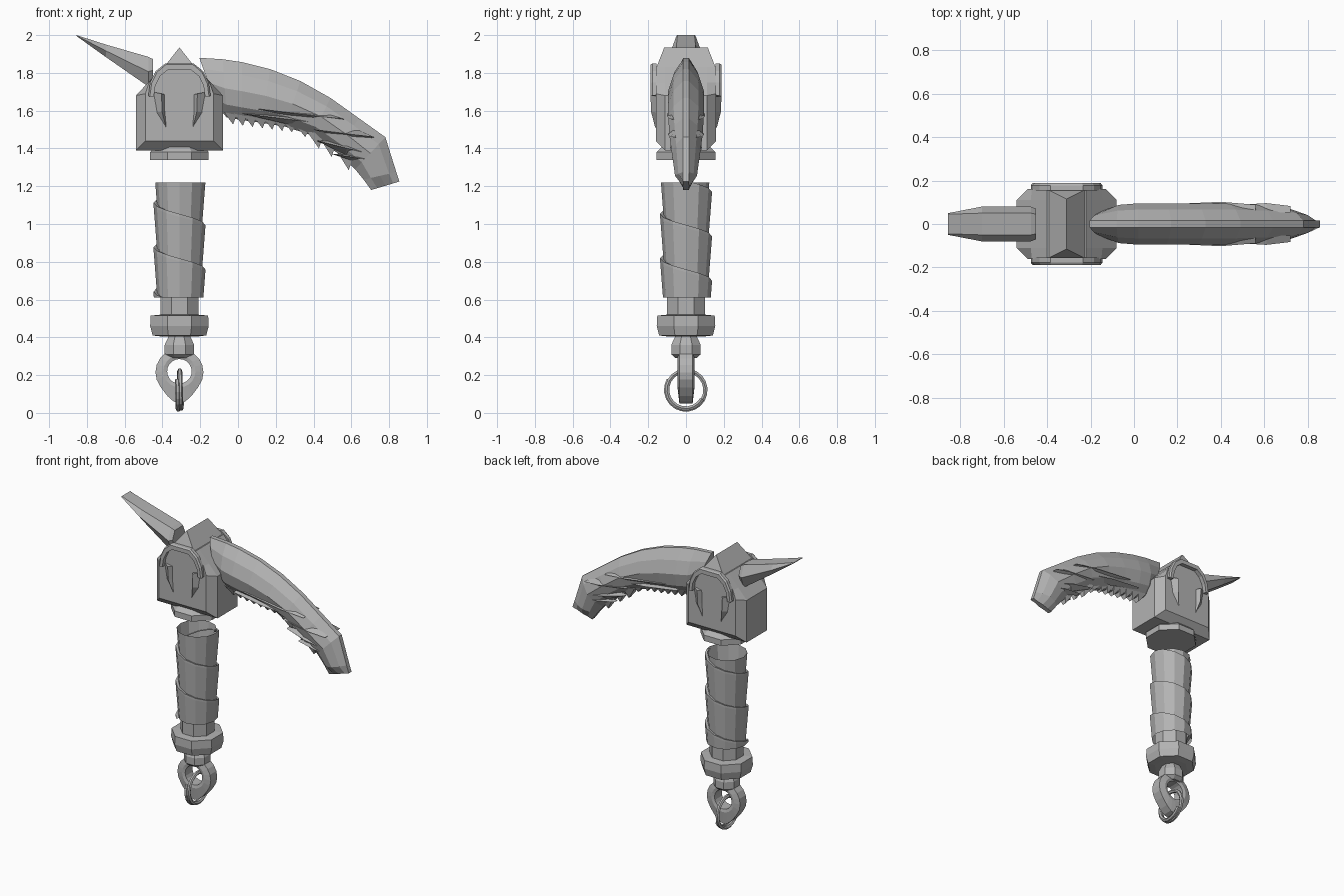
import bpy, bmesh, math
from mathutils import Vector

if "Cube" in bpy.data.objects:
    bpy.data.objects.remove(bpy.data.objects["Cube"])

CX = -0.31  # x of the handle axis
steel = bpy.data.materials.new("grey steel")
steel.diffuse_color = (0.45, 0.45, 0.45, 1)
steel.use_nodes = True
steel.node_tree.nodes["Principled BSDF"].inputs["Base Color"].default_value = steel.diffuse_color


def finish(name, bm):
    bmesh.ops.recalc_face_normals(bm, faces=bm.faces[:])
    me = bpy.data.meshes.new(name)
    bm.to_mesh(me)
    bm.free()
    me.materials.append(steel)
    ob = bpy.data.objects.new(name, me)
    bpy.context.collection.objects.link(ob)
    return ob


def loft(name, rings, closed=False, caps=True):
    """Skin a list of equal-length point loops."""
    bm = bmesh.new()
    vs = [[bm.verts.new(p) for p in r] for r in rings]
    n = len(vs[0])
    for i in range(len(vs) if closed else len(vs) - 1):
        a, b = vs[i], vs[(i + 1) % len(vs)]
        for j in range(n):
            k = (j + 1) % n
            bm.faces.new((a[j], a[k], b[k], b[j]))
    if caps and not closed:
        bm.faces.new(vs[0])
        bm.faces.new(vs[-1])
    bmesh.ops.remove_doubles(bm, verts=bm.verts[:], dist=1e-5)
    return finish(name, bm)


def lathe(name, profile, n=8):
    """Faceted turned part; radius is measured to the flats."""
    k = 1 / math.cos(math.pi / n)
    loft(name, [[(CX + r * k * math.cos((j + .5) * math.tau / n),
                  r * k * math.sin((j + .5) * math.tau / n), z) for j in range(n)]
                for r, z in profile])


# head block: chamfered arch-topped body lofted from front to back
outer = [(-.23, 1.39), (.23, 1.39), (.23, 1.68), (.165, 1.75), (.09, 1.83), (-.09, 1.83), (-.165, 1.75), (-.23, 1.68)]
inner = [(-.18, 1.44), (.18, 1.44), (.18, 1.69), (.16, 1.75), (.09, 1.83), (-.09, 1.83), (-.16, 1.75), (-.18, 1.69)]
loft("head_block", [[(CX + x, y, z) for x, z in prof] for prof, y in
                    ((inner, -.16), (outer, -.11), (outer, .11), (inner, .16))])

# roof ridge on top of the head
loft("head_ridge", [[(CX - .09, s * .16, 1.82), (CX + .09, s * .16, 1.82), (CX, s * .115, 1.935)]
                    for s in (-1, 1)])

# arched trims and fangs on both faces
arch = [(-.165, 1.68), (-.155, 1.75), (-.125, 1.81), (-.075, 1.85), (.075, 1.85), (.125, 1.81), (.155, 1.75), (.165, 1.68)]
for s, side in ((-1, "front"), (1, "back")):
    rings = []
    for x, z in arch:
        xi, zi = x * .82, 1.66 + (z - 1.66) * .82
        rings.append([(CX + x, s * .155, z), (CX + x, s * .178, z),
                      (CX + x * .95, s * .188, z - .006), (CX + xi, s * .188, zi), (CX + xi, s * .155, zi)])
    loft(side + "_arch_trim", rings)
    for m, lr in ((-1, "left"), (1, "right")):
        base = [(.145, .155, 1.70), (.075, .155, 1.685), (.095, .188, 1.69)]
        mid = [(.125, .155, 1.59), (.075, .155, 1.60), (.092, .185, 1.595)]
        tip = [(.072, .157, 1.51), (.070, .157, 1.51), (.071, .163, 1.51)]
        loft(f"{side}_{lr}_fang", [[(CX + m * x, s * y, z) for x, y, z in r] for r in (base, mid, tip)])

# collar, lower handle, pommel and neck
lathe("collar", [(.155, 1.34), (.155, 1.38), (.115, 1.42)])
lathe("handle_core", [(.10, .50), (.10, .66)])
lathe("pommel", [(.10, .405), (.142, .41), (.155, .46), (.152, .515), (.10, .52)])
lathe("pommel_neck", [(.055, .29), (.078, .31), (.078, .36), (.055, .41)])

# spiral grip: strip flared at its upper edge, trimmed flat at both ends
bm = bmesh.new()
N, PITCH, prev = 12, .235, None
for i in range(N * 5):
    a = -i * math.tau / N
    z = .28 + PITCH * i / N
    c, s = math.cos(a), math.sin(a)
    row = [bm.verts.new((CX + r * c, r * s, z + h)) for r, h in
           ((.119, 0), (.137, PITCH - .005), (.137, PITCH + .01), (.116, PITCH + .005))]
    if prev:
        for j in range(3):
            bm.faces.new((prev[j], row[j], row[j + 1], prev[j + 1]))
    prev = row
for z, up in ((.61, -1), (1.22, 1)):
    bmesh.ops.bisect_plane(bm, geom=bm.verts[:] + bm.edges[:] + bm.faces[:],
                           plane_co=(0, 0, z), plane_no=(0, 0, up), clear_outer=True)
finish("spiral_grip", bm)

# teardrop eyelet under the pommel
rings = []
for i in range(20):
    a = math.tau * i / 20
    c, s = math.cos(a), math.sin(a)
    zo = .215 + .125 * s
    xo = .127 * c
    if s < -.5:  # pull the bottom into a point
        t = (-s - .5) / .5
        zo -= .04 * t
        xo *= 1 - .25 * t
    rings.append([(CX + xo, -.035, zo), (CX + xo, .035, zo), (CX + .085 * c, .045, .22 + .085 * s),
                  (CX + .065 * c, .04, .22 + .065 * s), (CX + .065 * c, -.04, .22 + .065 * s),
                  (CX + .085 * c, -.045, .22 + .085 * s)])
loft("eyelet", rings, closed=True)

# split ring: overlapping spiral hanging in the eyelet
rings = []
for i in range(31):
    t = i / 30
    a = math.radians(150) + t * 1.5 * math.tau
    R, dx = .106 - .008 * t, .022 * (t - .5)
    rings.append([(CX + dx + .013 * math.cos(b), (R + .013 * math.sin(b)) * math.cos(a),
                   .122 + (R + .013 * math.sin(b)) * math.sin(a))
                  for b in [k * math.tau / 6 for k in range(6)]])
loft("split_ring", rings)

# curved blade: top edge point, bottom edge point, half width per station
stations = [((-.205, 1.88), (-.11, 1.62), .055), ((-.08, 1.872), (-.06, 1.565), .088),
            ((.02, 1.857), (.02, 1.55), .095), ((.17, 1.82), (.13, 1.535), .095),
            ((.33, 1.757), (.25, 1.515), .095), ((.49, 1.667), (.39, 1.47), .094),
            ((.64, 1.56), (.52, 1.38), .088), ((.78, 1.46), (.62, 1.29), .075),
            ((.838, 1.275), (.665, 1.235), .058), ((.855, 1.225), (.705, 1.18), .018)]
section = [(.015, 0, 0), (0, .7, .22), (0, 1, .5), (0, .8, .78), (.015, 0, 1)]
rings = []
for (tx, tz), (bx, bz), w in stations:
    half = [(tx + (bx - tx) * f, o + w * k, tz + (bz - tz) * f) for o, k, f in section]
    rings.append(half + [(x, -y, z) for x, y, z in reversed(half)])
loft("blade", rings)


def shard(name, a, b, width, y, depth):
    """Flat pointed flake from a to b lying on a blade flank."""
    a, b = Vector(a), Vector(b)
    d = (b - a).normalized()
    n = Vector((-d.y, d.x)) * width
    for s, side in ((-1, "front"), (1, "back")):
        rings = []
        for f, k in ((0, .03), (.65, 1), (1, .05)):
            p = a.lerp(b, f)
            rings.append([(p.x + n.x * k, s * (y - .03), p.y + n.y * k), (p.x, s * (y + depth * k), p.y),
                          (p.x - n.x * k, s * (y - .03), p.y - n.y * k)])
        loft(f"{side}_{name}", rings)


# raised splinters on the flanks
for i, (a, b, w, y) in enumerate([((.10, 1.61), (.56, 1.555), .032, .088), ((.02, 1.585), (.38, 1.54), .025, .078),
                                  ((.40, 1.50), (.72, 1.46), .035, .082), ((.42, 1.44), (.66, 1.38), .035, .072),
                                  ((.50, 1.37), (.70, 1.34), .022, .06)]):
    shard(f"splinter_{i}", a, b, w, y, .014)

# serrations along the cutting edge: small ones, then larger hooks
teeth = [(-.04 + .052 * i, 1.562 - .007 * i, .034, .035) for i in range(7)]
teeth += [(.34, 1.50, .04, .04), (.41, 1.46, .045, .06), (.48, 1.415, .04, .06), (.57, 1.345, .04, .06)]
for i, (x, z, w, h) in enumerate(teeth):
    loft(f"tooth_{i}", [[(x - w, y, z + .03), (x + w, y, z + .015), (x + w * .4, y * .3, z - h)]
                        for y in (-.04, .04)])

# rear spike rising to a narrow chisel tip
rings = []
for x, top, low, ym, ye in ((-.855, 2.0, 1.995, .05, .045), (-.70, 1.95, 1.884, .08, .05),
                            (-.475, 1.885, 1.728, .08, .05), (-.45, 1.873, 1.755, .07, .045)):
    mid = (top + low) / 2
    rings.append([(x, -ye, top), (x, ye, top), (x, ym, mid), (x, ye, low), (x, -ye, low), (x, -ym, mid)])
loft("rear_spike", rings)
